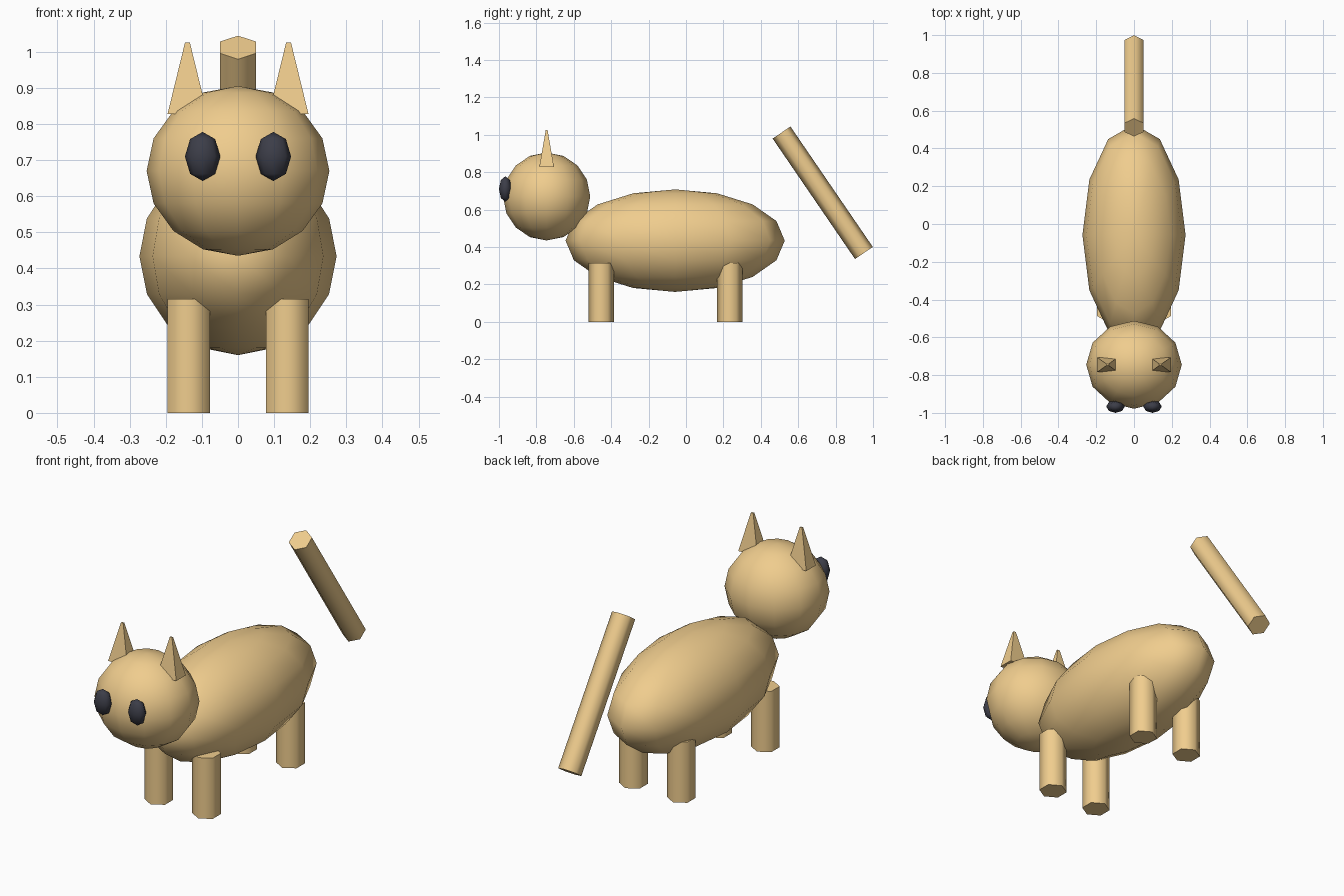
import bpy
from math import radians, sqrt

if "Cube" in bpy.data.objects:
    bpy.data.objects.remove(bpy.data.objects["Cube"])


def material(name, rgb):
    m = bpy.data.materials.new(name)
    m.diffuse_color = (*rgb, 1)
    m.use_nodes = True
    m.node_tree.nodes["Principled BSDF"].inputs["Base Color"].default_value = m.diffuse_color
    return m


FUR = material("tan", (0.87, 0.61, 0.27))
DARK = material("dark", (0.045, 0.047, 0.065))


def finish(name, mat, scale=(1, 1, 1), angle=None):
    ob = bpy.context.object
    ob.name = name
    ob.scale = scale
    ob.data.materials.append(mat)
    if angle:
        bpy.ops.object.transform_apply(location=False, rotation=False, scale=True)
        bpy.ops.object.shade_smooth_by_angle(angle=radians(angle))
    return ob


def ball(name, loc, radii, segments, rings, mat):
    bpy.ops.mesh.primitive_uv_sphere_add(segments=segments, ring_count=rings, radius=1, location=loc)
    return finish(name, mat, radii, 80)


def hex_rod(name, loc, radius, length, tilt=0):
    bpy.ops.mesh.primitive_cylinder_add(vertices=6, radius=radius, depth=length,
                                        location=loc, rotation=(tilt, 0, 0))
    return finish(name, FUR, angle=65)


def ear(name, x):
    # four-sided spike, narrower front to back
    bpy.ops.mesh.primitive_cone_add(vertices=4, radius1=sqrt(2), radius2=0.12 * sqrt(2),
                                    depth=0.198, location=(x, -0.745, 0.927))
    ob = bpy.context.object
    ob.rotation_euler.z = radians(45)
    bpy.ops.object.transform_apply(location=False, rotation=True, scale=False)
    return finish(name, FUR, (0.055, 0.039, 1))


# Body and head
ball("body", (0, -0.058, 0.434), (0.273, 0.586, 0.274), 12, 8, FUR)
ball("head", (0, -0.745, 0.67), (0.253, 0.233, 0.235), 12, 8, FUR)

# Paired parts
for side, s in (("left", 1), ("right", -1)):
    ball(f"{side}_eye", (s * 0.098, -0.966, 0.71), (0.049, 0.034, 0.068), 8, 4, DARK)
    ear(f"{side}_ear", s * 0.14)
    for end, y in (("front", -0.453), ("back", 0.234)):
        hex_rod(f"{end}_{side}_leg", (s * 0.137, y, 0.1575), 0.068, 0.315)

# Raised tail, detached and leaning toward the body
hex_rod("tail", (0, 0.731, 0.69), 0.0575, 0.78, 0.6)
